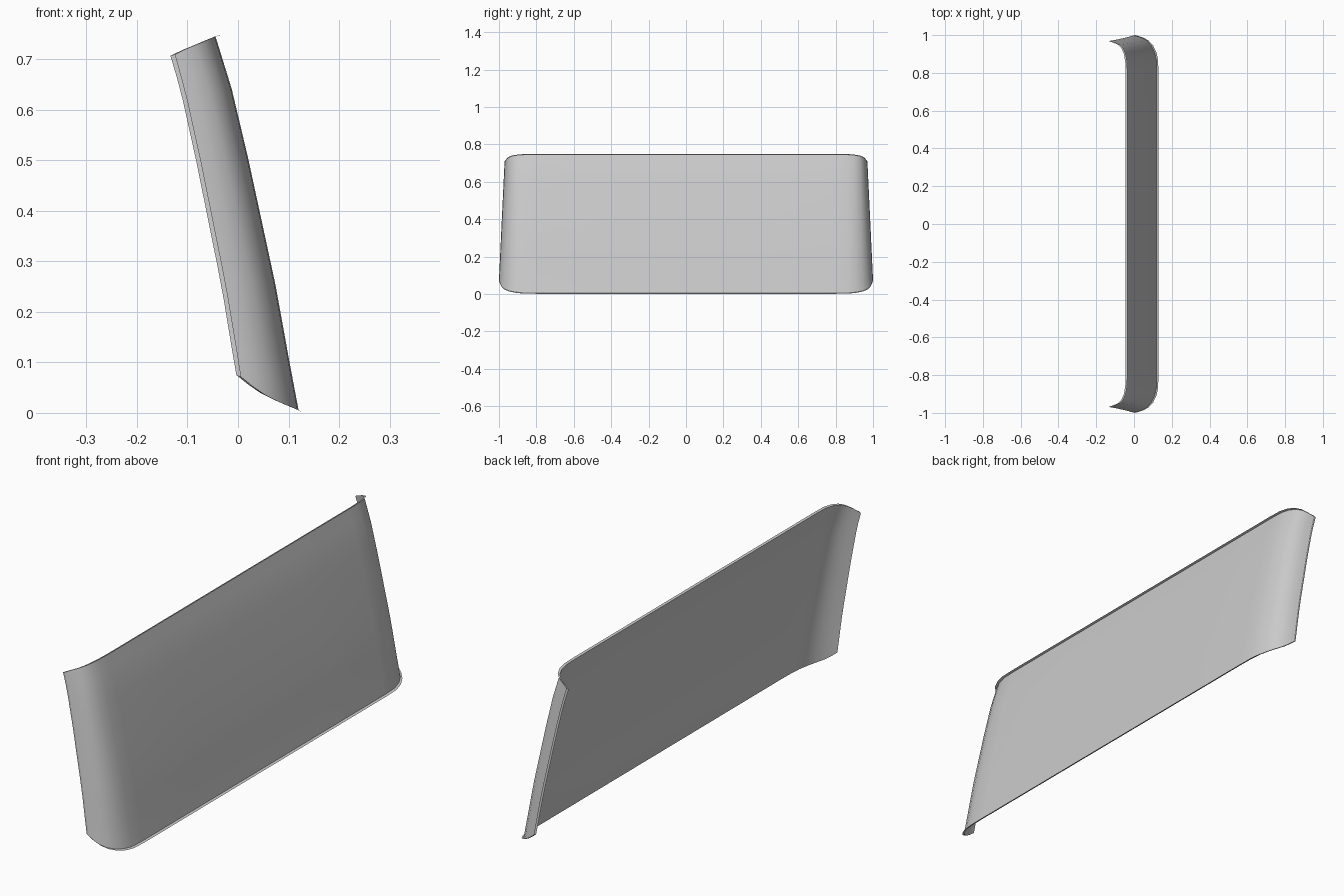
import bpy, bmesh

if "Cube" in bpy.data.objects:
    bpy.data.objects.remove(bpy.data.objects["Cube"])

# Centre-line rake of the glass: (z, x)
RAKE = [(0.0, 0.121), (0.1, 0.102), (0.25, 0.075), (0.5, 0.021), (0.64, -0.012), (0.75, -0.046)]
# Half-width columns: bottom (y, setback, z), top (y, setback, z)
COLUMNS = [
    ((0.0, 0.0, 0.005), (0.0, 0.0, 0.745)),
    ((0.45, 0.0, 0.005), (0.45, 0.0, 0.745)),
    ((0.80, 0.0, 0.005), (0.80, 0.0, 0.745)),
    ((0.87, 0.002, 0.006), (0.86, 0.002, 0.745)),
    ((0.91, 0.010, 0.010), (0.90, 0.010, 0.742)),
    ((0.945, 0.026, 0.017), (0.93, 0.024, 0.737)),
    ((0.97, 0.047, 0.027), (0.949, 0.045, 0.729)),
    ((0.985, 0.070, 0.040), (0.959, 0.070, 0.720)),
    ((0.993, 0.090, 0.056), (0.964, 0.087, 0.713)),
    ((0.998, 0.110, 0.075), (0.968, 0.101, 0.707)),
]
ROWS = [0, 0.06, 0.14, 0.24, 0.34, 0.5, 0.67, 0.77, 0.86, 0.93, 1]


def rake_x(z):
    for (z0, x0), (z1, x1) in zip(RAKE, RAKE[1:]):
        if z <= z1:
            return x0 + (x1 - x0) * (z - z0) / (z1 - z0)
    return RAKE[-1][1]


bm = bmesh.new()

# Wrapped glass sheet
grid = []
for bottom, top in COLUMNS:
    column = []
    for v in ROWS:
        y, back, z = [a + (b - a) * v for a, b in zip(bottom, top)]
        column.append(bm.verts.new((rake_x(z) - back, y, z)))
    grid.append(column)
for c0, c1 in zip(grid, grid[1:]):
    for j in range(len(ROWS) - 1):
        bm.faces.new((c0[j], c1[j], c1[j + 1], c0[j + 1]))

# Narrow rim turned forward along the bottom, side and top edges
path = [c[0] for c in grid] + grid[-1][1:] + [c[-1] for c in grid[-2::-1]]
side = set(grid[-1])
bottom_row = {c[0] for c in grid}
rim = []
for vert in path:
    dy = 0.002 if vert in side else 0.0
    dz = -0.004 if vert in bottom_row else 0.003 if vert in {c[-1] for c in grid} else 0.0
    rim.append(bm.verts.new((vert.co.x + 0.0095, vert.co.y + dy, vert.co.z + dz)))
for i in range(len(path) - 1):
    bm.faces.new((path[i + 1], path[i], rim[i], rim[i + 1]))

mesh = bpy.data.meshes.new("windscreen")
bm.to_mesh(mesh)
bm.free()
windscreen = bpy.data.objects.new("windscreen", mesh)
bpy.context.collection.objects.link(windscreen)

# Mirror to the other side
mirror = windscreen.modifiers.new("mirror", 'MIRROR')
mirror.use_axis = (False, True, False)
mirror.use_clip = True

# Smooth glass, with a crisp crease at the rim
bpy.context.view_layer.objects.active = windscreen
windscreen.select_set(True)
bpy.ops.object.shade_smooth_by_angle(angle=0.7)
